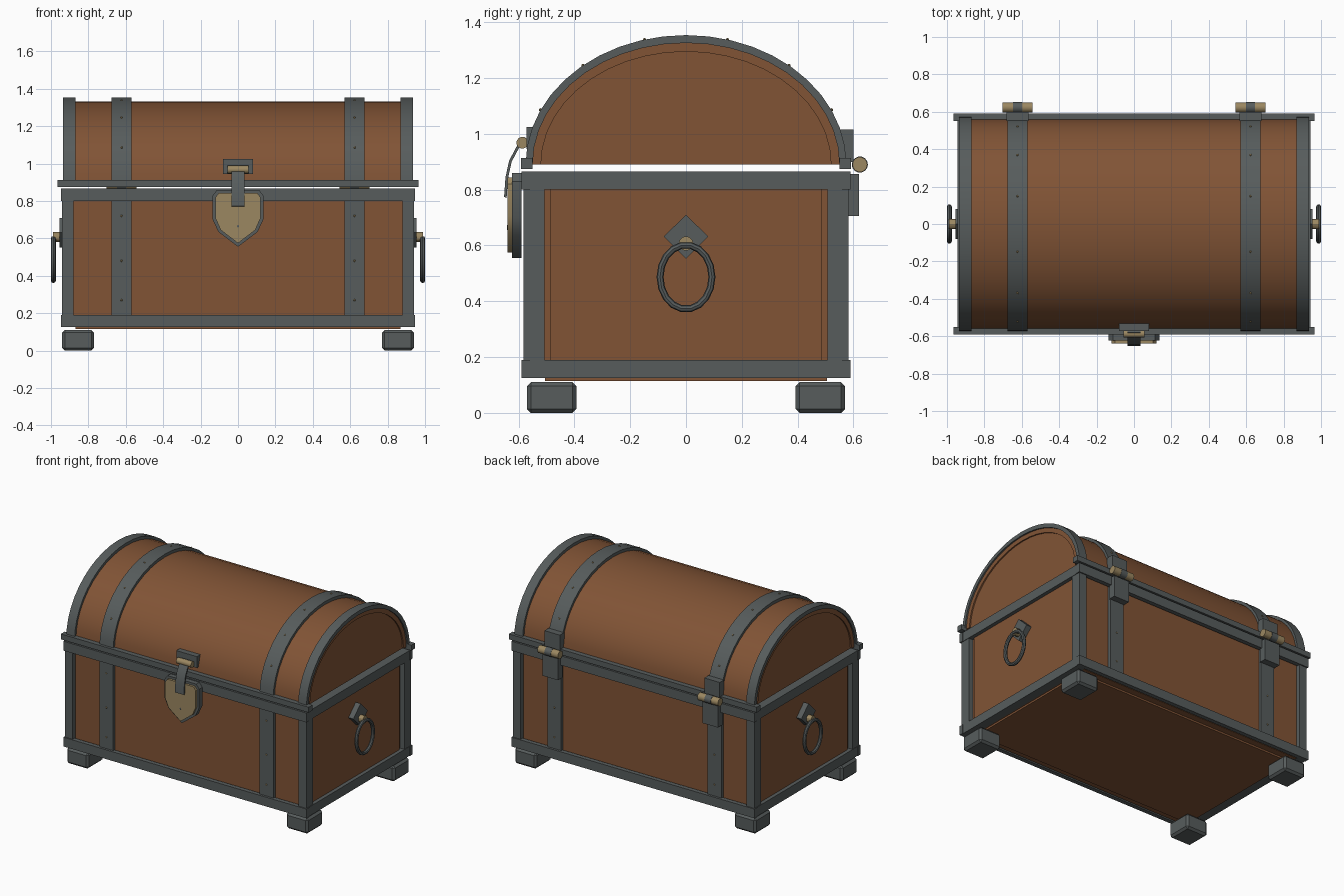
import bpy, bmesh, math
from mathutils import Vector

if "Cube" in bpy.data.objects:
    bpy.data.objects.remove(bpy.data.objects["Cube"])


def mat(name, r, g, b):
    m = bpy.data.materials.new(name)
    m.diffuse_color = (r, g, b, 1)
    m.use_nodes = True
    m.node_tree.nodes["Principled BSDF"].inputs["Base Color"].default_value = m.diffuse_color
    return m


WOOD = mat("brown wood", 0.22, 0.088, 0.036)
IRON = mat("dark iron", 0.095, 0.108, 0.108)
GOLD = mat("aged brass", 0.33, 0.245, 0.12)


def finish(name, bm, m, bevel=0):
    bmesh.ops.recalc_face_normals(bm, faces=bm.faces)
    if bevel:
        bmesh.ops.bevel(bm, geom=bm.edges[:], offset=bevel, segments=1, affect='EDGES')
    me = bpy.data.meshes.new(name)
    bm.to_mesh(me)
    bm.free()
    me.materials.append(m)
    for p in me.polygons:
        p.use_smooth = True
    me.set_sharp_from_angle(angle=math.radians(30))
    o = bpy.data.objects.new(name, me)
    bpy.context.collection.objects.link(o)
    return o


def prism(name, pts, axis, lo, hi, m, bevel=0):
    """Extrude a 2D outline: (y, z) along x, or (x, z) along y."""
    bm = bmesh.new()
    put = (lambda a, b: (lo, a, b)) if axis == 'x' else (lambda a, b: (a, lo, b))
    f = bm.faces.new([bm.verts.new(put(a, b)) for a, b in pts])
    r = bmesh.ops.extrude_face_region(bm, geom=[f])
    d = Vector((hi - lo, 0, 0)) if axis == 'x' else Vector((0, hi - lo, 0))
    bmesh.ops.translate(bm, vec=d, verts=[v for v in r['geom'] if isinstance(v, bmesh.types.BMVert)])
    return finish(name, bm, m, bevel)


def box(name, x, y, z, m, bevel=0):
    return prism(name, [(y[0], z[0]), (y[1], z[0]), (y[1], z[1]), (y[0], z[1])], 'x', x[0], x[1], m, bevel)


def span(s, a, b):
    return tuple(sorted((s * a, s * b)))


def circle(cy, cz, r, n=14):
    return [(cy + r * math.cos(2 * math.pi * i / n), cz + r * math.sin(2 * math.pi * i / n)) for i in range(n)]


Z0 = 0.89  # underside of the lid


def arch(a, b, n=22):
    return [(a * math.cos(math.pi * i / n), Z0 + b * math.sin(math.pi * i / n)) for i in range(n + 1)]


def arch_band(name, outer, inner, x, m):
    prism(name, arch(*outer) + arch(*inner)[::-1], 'x', x[0], x[1], m)


def rivet(name, x, y, z):
    bm = bmesh.new()
    bmesh.ops.create_icosphere(bm, subdivisions=1, radius=0.007)
    bmesh.ops.translate(bm, vec=(x, y, z), verts=bm.verts)
    finish(name, bm, GOLD)


# wooden body and lid
box("body_box", (-0.905, 0.905), (-0.552, 0.552), (0.128, 0.862), WOOD)
box("bottom_board", (-0.87, 0.87), (-0.505, 0.505), (0.115, 0.14), WOOD)
prism("lid_core", arch(0.54, 0.42), 'x', -0.916, 0.916, WOOD)
arch_band("lid_shell", (0.56, 0.443), (0.52, 0.405), (-0.925, 0.925), WOOD)

for s, side in ((-1, "left"), (1, "right")):
    # end panel and its frame rails
    box(side + "_end_panel", span(s, 0.89, 0.917), (-0.485, 0.485), (0.17, 0.82), WOOD)
    for z, lvl in (((0.125, 0.19), "bottom"), ((0.80, 0.866), "top")):
        box(f"{side}_{lvl}_rail", span(s, 0.88, 0.943), (-0.57, 0.57), z, IRON)
    # lid bands
    arch_band(side + "_lid_end_band", (0.575, 0.464), (0.55, 0.436), span(s, 0.87, 0.935), IRON)
    arch_band(side + "_lid_strap", (0.575, 0.464), (0.55, 0.436), span(s, 0.57, 0.677), IRON)
    for k in (25, 50, 75, 105, 130, 155):
        t = math.radians(k)
        rivet(side + "_lid_rivet", s * 0.623, 0.574 * math.cos(t), Z0 + 0.463 * math.sin(t))

    for q, end in ((-1, "front"), (1, "back")):
        n = f"{side}_{end}_"
        box(n + "post", span(s, 0.88, 0.94), span(q, 0.508, 0.582), (0.13, 0.862), IRON)
        box(n + "strap", span(s, 0.57, 0.677), span(q, 0.54, 0.574), (0.16, 0.83), IRON)
        box(n + "foot", span(s, 0.77, 0.94), span(q, 0.393, 0.57), (0.0, 0.11), IRON, 0.014)
        for z in (0.27, 0.48, 0.72):
            rivet(n + "rivet", s * 0.623, q * 0.573, z)

    # ring handle with diamond plate and knob
    prism(side + "_handle_plate", [(0, 0.552), (0.08, 0.632), (0, 0.71), (-0.08, 0.632)],
          'x', s * 0.91, s * 0.955, IRON)
    prism(side + "_handle_knob", circle(0, 0.607, 0.026, 12), 'x', s * 0.95, s * 0.99, GOLD)
    bm = bmesh.new()
    N, M = 18, 8
    ring = []
    for i in range(N):
        a = 2 * math.pi * i / N
        row = []
        for j in range(M):
            b = 2 * math.pi * j / M
            w = 0.0125 * math.cos(b)
            row.append(bm.verts.new((s * (0.987 + 0.013 * math.sin(b)),
                                     (0.093 + w) * math.cos(a), 0.487 + (0.115 + w) * math.sin(a))))
        ring.append(row)
    for i in range(N):
        for j in range(M):
            p, r = ring[i], ring[(i + 1) % N]
            bm.faces.new((p[j], r[j], r[(j + 1) % M], p[(j + 1) % M]))
    finish(side + "_handle_ring", bm, IRON)

    # back hinge
    c = s * 0.623
    box(side + "_hinge_upper_plate", (c - 0.06, c + 0.06), (0.55, 0.6), (0.9, 1.015), IRON)
    box(side + "_hinge_lower_plate", (c - 0.06, c + 0.06), (0.57, 0.62), (0.705, 0.856), IRON)
    prism(side + "_hinge_pin", circle(0.623, 0.89, 0.027), 'x', c - 0.08, c + 0.08, GOLD)
    prism(side + "_hinge_knuckle", circle(0.623, 0.89, 0.029), 'x', c - 0.025, c + 0.025, IRON)

# long rails of the body and the lid
for q, end in ((-1, "front"), (1, "back")):
    for z, lvl in (((0.125, 0.19), "bottom"), ((0.80, 0.866), "top")):
        box(f"{end}_{lvl}_rail", (-0.947, 0.947), span(q, 0.56, 0.59), z, IRON)
    box(end + "_lid_rail", (-0.965, 0.965), span(q, 0.55, 0.592), (0.875, 0.913), IRON)


# lock shield
def shield(d):
    half = [(0.112 - d * 0.6, 0.86 - d), (0.135 - d, 0.83 - d * 0.6), (0.135 - d, 0.70 + d * 0.3),
            (0.105 - d * 0.8, 0.635 + d * 0.6)]
    return half + [(0, 0.555 + d * 1.2)] + [(-x, z) for x, z in half[::-1]]


prism("lock_back_plate", shield(0), 'y', -0.624, -0.59, IRON)
prism("lock_shield", shield(0.016), 'y', -0.64, -0.61, GOLD)
prism("keyhole", [(0.006, 0.665), (0, 0.673), (-0.006, 0.665), (0, 0.655)], 'y', -0.642, -0.635, IRON)

# hasp: lid plate, pin and bent strap
box("hasp_plate", (-0.08, 0.08), (-0.572, -0.53), (0.945, 1.025), IRON)
prism("hasp_pin", circle(-0.587, 0.968, 0.021), 'x', -0.057, 0.057, GOLD)
path = [(-0.572, 0.985), (-0.592, 0.962), (-0.625, 0.9), (-0.638, 0.84), (-0.643, 0.77)]
prism("hasp_strap", path + [(y - 0.009, z + 0.004) for y, z in path[::-1]], 'x', -0.035, 0.035, IRON)
